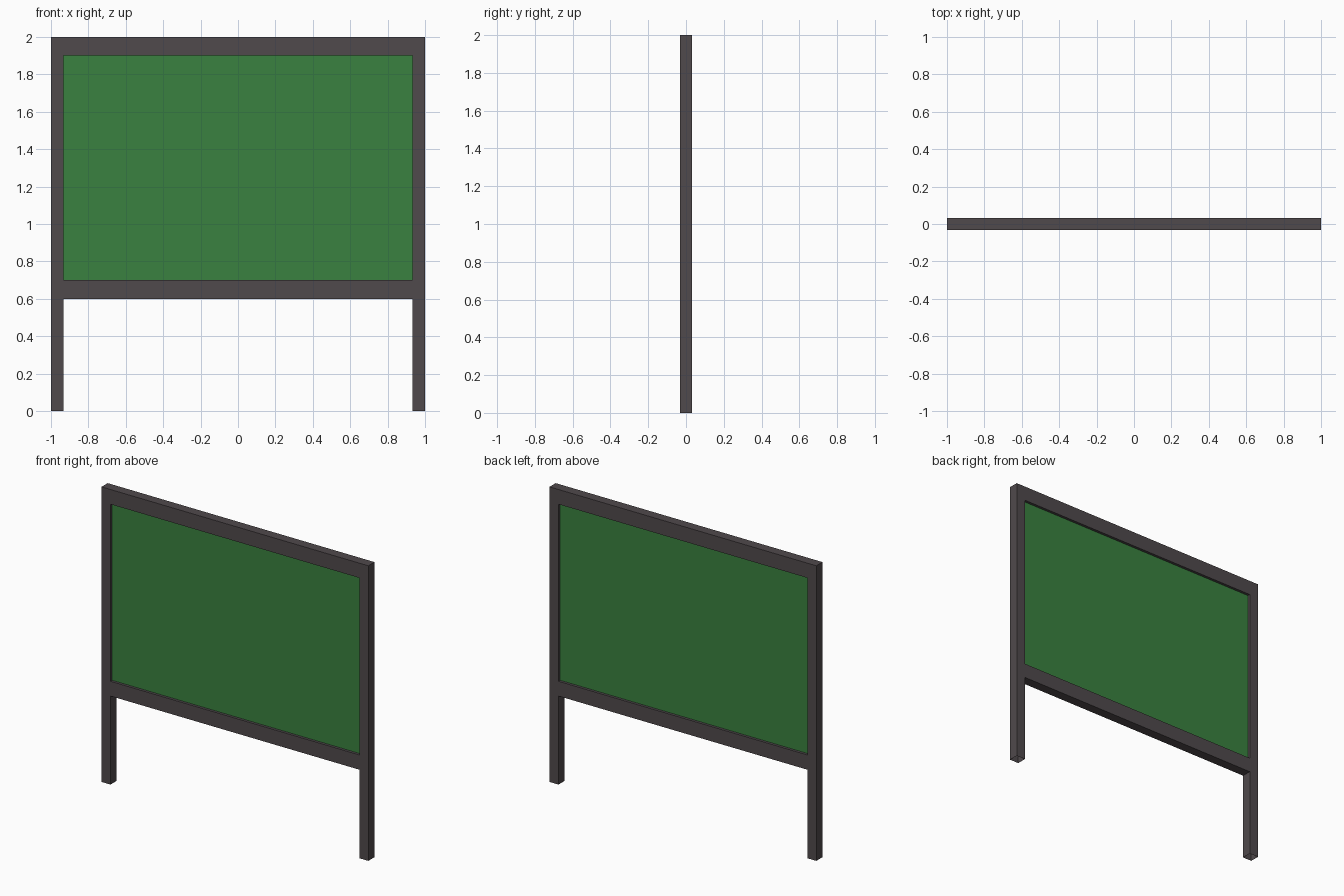
import bpy
import bmesh

cube = bpy.data.objects.get("Cube")
if cube:
    bpy.data.objects.remove(cube, do_unlink=True)


def make_material(name, color):
    mat = bpy.data.materials.new(name)
    mat.use_nodes = True
    mat.diffuse_color = color
    mat.node_tree.nodes["Principled BSDF"].inputs["Base Color"].default_value = color
    return mat


def add_box(name, low, high, mat, open_sides=()):
    """Box between two corners, leaving out faces along the open directions."""
    bm = bmesh.new()
    bmesh.ops.create_cube(bm, size=1)
    for v in bm.verts:
        v.co = [(a + b) / 2 + c * (b - a) for a, b, c in zip(low, high, v.co)]
    bm.normal_update()
    hidden = [f for f in bm.faces
              if any(f.normal[axis] * sign > 0.9 for axis, sign in open_sides)]
    bmesh.ops.delete(bm, geom=hidden, context='FACES')
    mesh = bpy.data.meshes.new(name)
    bm.to_mesh(mesh)
    bm.free()
    mesh.materials.append(mat)
    obj = bpy.data.objects.new(name, mesh)
    bpy.context.collection.objects.link(obj)
    return obj


frame_mat = make_material("dark grey frame", (0.08, 0.067, 0.072, 1))
board_mat = make_material("green board", (0.042, 0.22, 0.05, 1))

HALF = 1.0        # half the overall width
DEPTH = 0.033     # half the frame depth
INNER = 0.933     # inner edge of the posts
RAIL = 0.1        # rail height
RAIL_ENDS = ((0, 1), (0, -1))

# Posts, open underneath where they meet the ground
for side, inner, outer in (("left", INNER, HALF), ("right", -HALF, -INNER)):
    add_box(side + "_post", (inner, -DEPTH, 0), (outer, DEPTH, 2),
            frame_mat, [(2, -1)])

# Rails between the posts
for level, z in (("bottom", 0.6), ("top", 1.9)):
    add_box(level + "_rail", (-INNER, -DEPTH, z), (INNER, DEPTH, z + RAIL),
            frame_mat, RAIL_ENDS)

# Recessed writing board, the same on both faces
add_box("board_panel", (-INNER, -0.015, 0.7), (INNER, 0.015, 1.9),
        board_mat, RAIL_ENDS + ((2, 1), (2, -1)))
